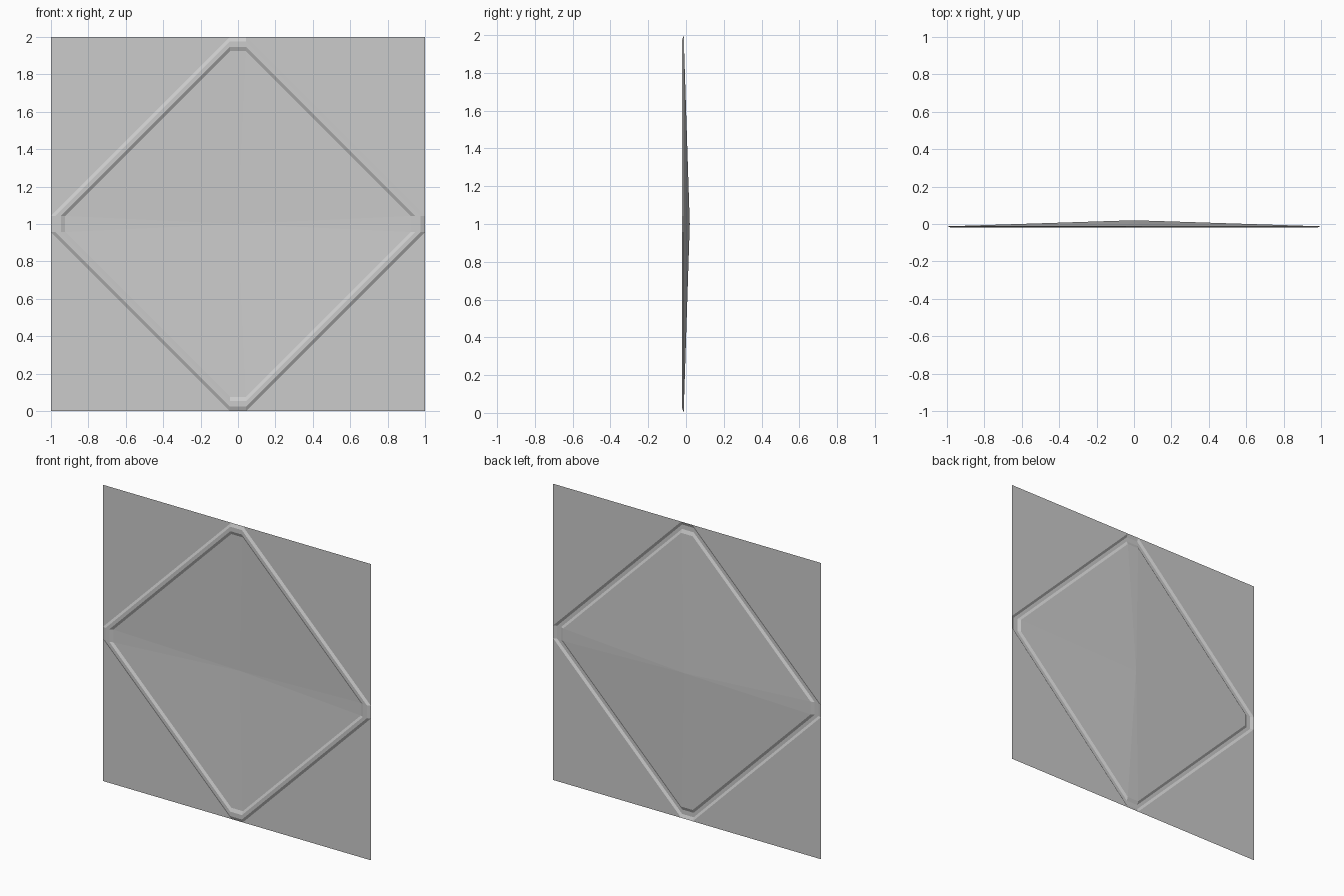
import bpy
import bmesh

cube = bpy.data.objects.get("Cube")
if cube:
    bpy.data.objects.remove(cube)

# One plain grey for the whole pressed sheet
grey = bpy.data.materials.new("plain_grey")
grey.use_nodes = True
color = (0.6, 0.6, 0.6, 1)
grey.diffuse_color = color
grey.node_tree.nodes["Principled BSDF"].inputs["Base Color"].default_value = color

HALF_TIP = 0.043                  # half width of each clipped diamond tip
BASE, RIDGE, PEAK = -0.01, -0.02, 0.02
# Reach and depth of each ring, from the rim inwards
PROFILE = [(1.0, BASE), (0.977, RIDGE), (0.947, RIDGE), (0.924, BASE)]

bm = bmesh.new()


def ring(reach, depth):
    """Diamond with clipped tips, counter-clockwise seen from the front."""
    points, (x, z) = [], (reach, -HALF_TIP)
    for _ in range(4):
        points += [(x, z), (x, -z) if abs(x) > abs(z) else (-x, z)]
        x, z = -z, x
    return [bm.verts.new((px, depth, pz + 1)) for px, pz in points]


# Raised diamond frame
rings = [ring(*step) for step in PROFILE]
for outer, inner in zip(rings, rings[1:]):
    for i in range(8):
        j = (i + 1) % 8
        bm.faces.new((outer[i], outer[j], inner[j], inner[i]))

# Shallow dished centre
centre = bm.verts.new((0, PEAK, 1))
for i in range(8):
    bm.faces.new((rings[-1][i], rings[-1][(i + 1) % 8], centre))

# Flat corner panels
rim = rings[0]
for i in range(1, 8, 2):
    a, b = rim[i], rim[(i + 1) % 8]
    sx = 1 if a.co.x + b.co.x > 0 else -1
    sz = 1 if a.co.z + b.co.z > 2 else -1
    corner = bm.verts.new((sx, BASE, 1 + sz))
    bm.faces.new((a, corner, b))

bm.normal_update()
mesh = bpy.data.meshes.new("pressed_panel")
bm.to_mesh(mesh)
bm.free()
mesh.materials.append(grey)
panel = bpy.data.objects.new("pressed_panel", mesh)
bpy.context.collection.objects.link(panel)
